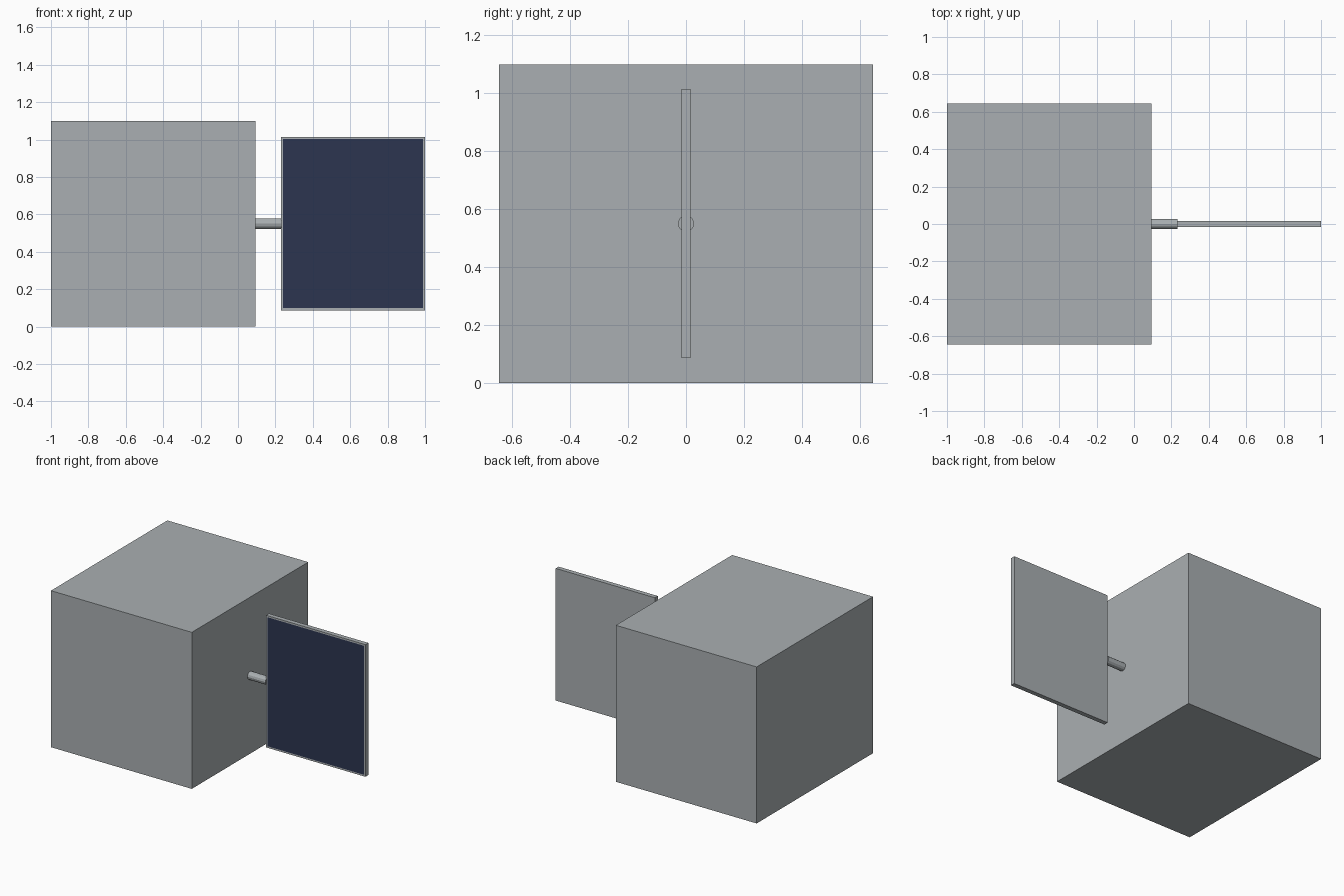
import bpy, bmesh, math
from mathutils import Matrix, Vector

cube = bpy.data.objects.get("Cube")
if cube:
    bpy.data.objects.remove(cube, do_unlink=True)


def material(name, rgb):
    m = bpy.data.materials.new(name)
    m.use_nodes = True
    m.diffuse_color = (*rgb, 1)
    m.node_tree.nodes["Principled BSDF"].inputs["Base Color"].default_value = (*rgb, 1)
    return m


grey = material("satellite grey", (0.40, 0.43, 0.445))
navy = material("solar cell navy", (0.025, 0.035, 0.08))


def finish(name, bm, *mats):
    mesh = bpy.data.meshes.new(name)
    bm.to_mesh(mesh)
    bm.free()
    for m in mats:
        mesh.materials.append(m)
    obj = bpy.data.objects.new(name, mesh)
    bpy.context.collection.objects.link(obj)
    return obj


def box(low, high):
    low, high = Vector(low), Vector(high)
    bm = bmesh.new()
    bmesh.ops.create_cube(bm, size=1, matrix=Matrix.Translation((low + high) / 2)
                          @ Matrix.Diagonal((*(high - low), 1)))
    return bm


# Main body
finish("body", box((-1, -0.645, 0), (0.093, 0.645, 1.098)), grey)

# Panel with the cell area inset into its front face
bm = box((0.23, -0.016, 0.087), (1, 0.016, 1.014))
bm.normal_update()
front = [f for f in bm.faces if f.normal.y < -0.9]
bmesh.ops.inset_region(bm, faces=front, thickness=0.016)
for f in front:
    f.material_index = 1
finish("solar_panel", bm, grey, navy)

# Round arm joining body and panel
bm = bmesh.new()
start, end = 0.093, 0.232
bmesh.ops.create_cone(bm, cap_ends=True, segments=12, radius1=0.028, radius2=0.028,
                      depth=end - start,
                      matrix=Matrix.Translation(((start + end) / 2, 0, 0.55))
                      @ Matrix.Rotation(math.pi / 2, 4, 'Y'))
finish("panel_arm", bm, grey)
